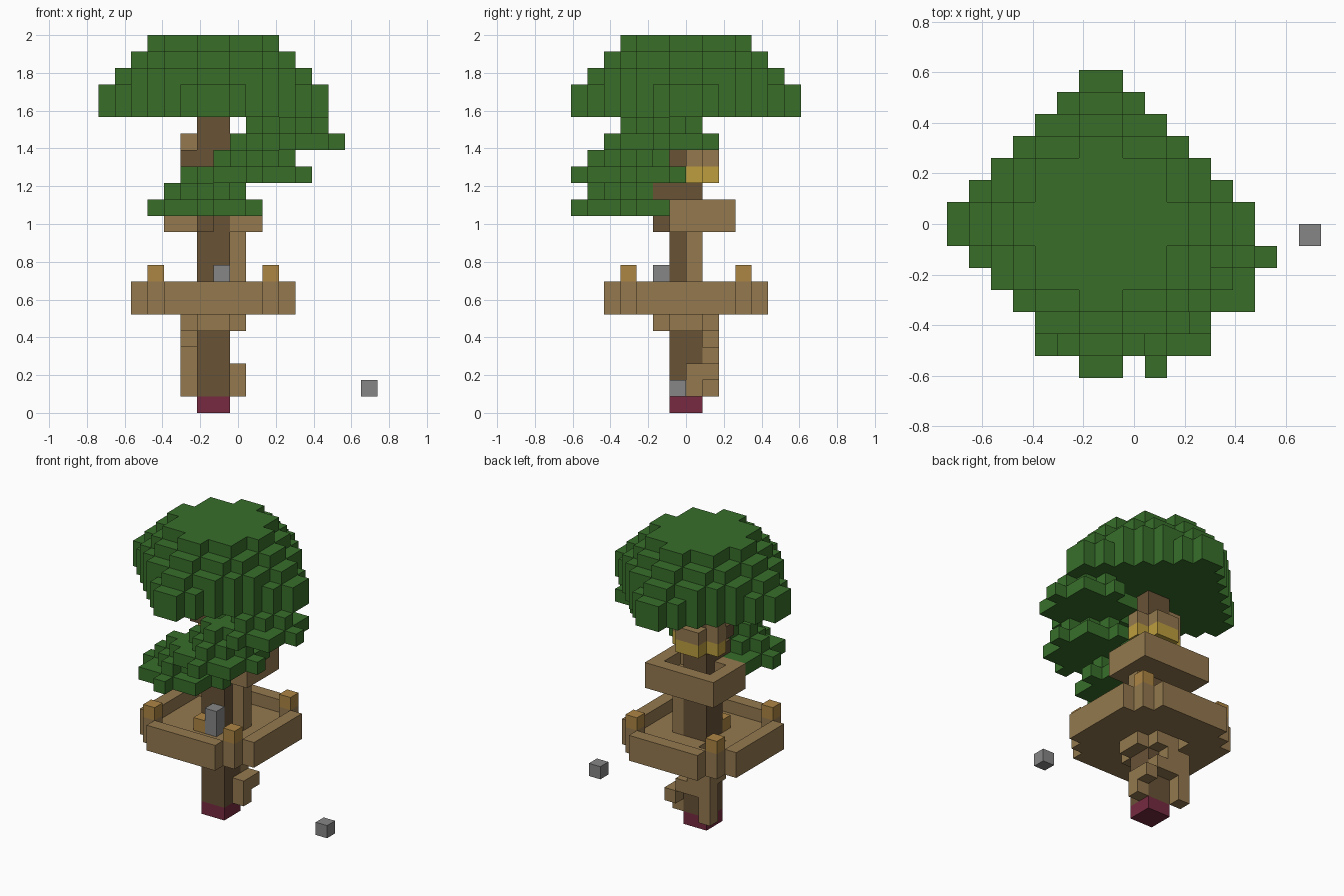
import bpy, bmesh
from mathutils import Vector

cube = bpy.data.objects.get("Cube")
if cube:
    bpy.data.objects.remove(cube, do_unlink=True)

V = 2 / 23                      # block size
OFFSET = Vector((-1.5, 0, 0))   # trunk axis sits left of the centre
cells = {}                      # block position -> part name


def linear(c):
    c /= 255
    return c / 12.92 if c <= 0.04045 else ((c + 0.055) / 1.055) ** 2.4


def material(name, r, g, b):
    m = bpy.data.materials.new(name)
    col = (linear(r), linear(g), linear(b), 1)
    m.diffuse_color = col
    m.use_nodes = True
    node = next(n for n in m.node_tree.nodes if n.type == 'BSDF_PRINCIPLED')
    node.inputs["Base Color"].default_value = col
    return m


LEAF = material("leaf green", 56, 110, 42)
BARK = material("dark bark", 104, 82, 54)
PLANK = material("plank brown", 148, 121, 79)
AMBER = material("amber wood", 172, 133, 68)
GOLD = material("golden yellow", 188, 158, 62)
ROOT = material("root maroon", 118, 42, 64)
STONE = material("stone grey", 134, 134, 134)
parts = {}


def put(part, mat, blocks):
    """Claim free blocks for a part."""
    parts[part] = mat
    for c in blocks:
        cells.setdefault(c, part)


def box(x0, x1, y0, y1, z0, z1):
    return [(x, y, z) for x in range(x0, x1) for y in range(y0, y1) for z in range(z0, z1)]


def disc(cx, cy, z, r2):
    """Round layer of blocks; cx, cy are in block-centre units."""
    return [(x, y, z) for x in range(-10, 12) for y in range(-10, 11)
            if (x + .5 - cx) ** 2 + (y + .5 - cy) ** 2 <= r2]


# Trunk, root and branches
put("root", ROOT, box(-1, 1, -1, 1, 0, 1))
put("trunk", BARK, box(-1, 1, -1, 1, 1, 18))
put("branches", BARK, box(-1, 0, -2, -1, 11, 12) + box(-1, 1, -2, -1, 13, 14)
    + box(-2, -1, -1, 0, 15, 16))
put("branch_bracket", AMBER, box(-1, 1, -2, -1, 12, 13))

# Winding stairs up to the main deck
put("stairs", PLANK, box(1, 2, 0, 1, 1, 3) + box(1, 2, 1, 2, 2, 3) + box(0, 1, 1, 2, 3, 4)
    + box(-1, 0, 1, 2, 3, 5) + box(-2, -1, 1, 2, 1, 5) + box(-2, -1, 0, 1, 4, 5))

# Main deck: support collar, floor with stair opening, rim, corner posts
stairwell = set(box(-2, -1, 0, 2, 5, 7))
collar = [c for c in box(-2, 2, -2, 2, 5, 6) if abs(c[0] + .5) + abs(c[1] + .5) < 3]
put("deck_collar", PLANK, [c for c in collar if c not in stairwell])
floor = [c for c in box(-5, 5, -5, 5, 6, 7)
         if abs(c[0] + .5) + abs(c[1] + .5) <= 7]
put("deck_floor", PLANK, [c for c in floor if c not in stairwell])
outline = set(floor)
rim = [(x, y, 7) for x, y, z in floor
       if any((x + a, y + b, z) not in outline for a, b in ((1, 0), (-1, 0), (0, 1), (0, -1)))]
put("deck_rim", PLANK, rim)
put("deck_posts", AMBER, [(x, y, 8) for x in (-4, 3) for y in (-4, 3)])
put("deck_bench", AMBER, box(-1, 0, -2, -1, 7, 8))
put("stone_pillar", STONE, box(0, 1, -2, -1, 7, 9))

# Ladder and upper lookout tray
put("ladder", PLANK, box(1, 2, 0, 1, 7, 11))
put("lookout_floor", PLANK, box(-3, 3, -1, 3, 11, 12))
put("lookout_rim", PLANK, [c for c in box(-3, 3, -1, 3, 12, 13)
                           if c[0] in (-3, 2) or c[1] in (-1, 2)])

# Collar of golden blocks with planks above, on the back of the trunk
for name, mat, z in (("golden_collar", GOLD, 14), ("plank_collar", PLANK, 15)):
    put(name, mat, box(-1, 1, 1, 2, z, z + 1) + box(-2, -1, 0, 1, z, z + 1)
        + box(1, 2, 0, 1, z, z + 1))
put("collar_knob", PLANK, box(-2, -1, 0, 1, 16, 17))

# Three small leaf clusters spiralling up the front
for name, cx, cy, z in (("low_leaves", -.5, -3.5, 12), ("middle_leaves", 2.5, -3.5, 14),
                        ("high_leaves", 4.5, -1.5, 16)):
    for i in range(3):
        put(name, LEAF, disc(cx, cy, z + i, (3 - i) ** 2 + .1))

# Crown: a stepped diamond base and round layers above it
put("crown", LEAF, [c for c in box(-7, 7, -7, 7, 18, 20)
                    if abs(c[0] + .5) + abs(c[1] + .5) <= 7])
for i, r in enumerate((6, 5, 4)):
    put("crown", LEAF, disc(0, 0, 20 + i, (r - .5) ** 2 + .3))

# Loose stone beside the tree
put("loose_stone", STONE, box(9, 10, -1, 0, 1, 2))

# Turn each part into a mesh holding only its exposed block faces
AXES = [Vector(a) for a in ((1, 0, 0), (0, 1, 0), (0, 0, 1))]
for part, mat in parts.items():
    bm = bmesh.new()
    for c in [c for c, p in cells.items() if p == part]:
        centre = Vector(c) + Vector((.5, .5, .5)) + OFFSET
        for i in range(3):
            for s in (1, -1):
                n = AXES[i] * s
                if tuple(int(a + b) for a, b in zip(c, n)) in cells:
                    continue
                u, w = AXES[(i + 1) % 3] * s, AXES[(i + 2) % 3]
                bm.faces.new([bm.verts.new((centre + (n + u * a + w * b) / 2) * V)
                              for a, b in ((-1, -1), (1, -1), (1, 1), (-1, 1))])
    bmesh.ops.remove_doubles(bm, verts=bm.verts, dist=V / 100)
    mesh = bpy.data.meshes.new(part)
    bm.to_mesh(mesh)
    bm.free()
    mesh.materials.append(mat)
    bpy.context.scene.collection.objects.link(bpy.data.objects.new(part, mesh))
